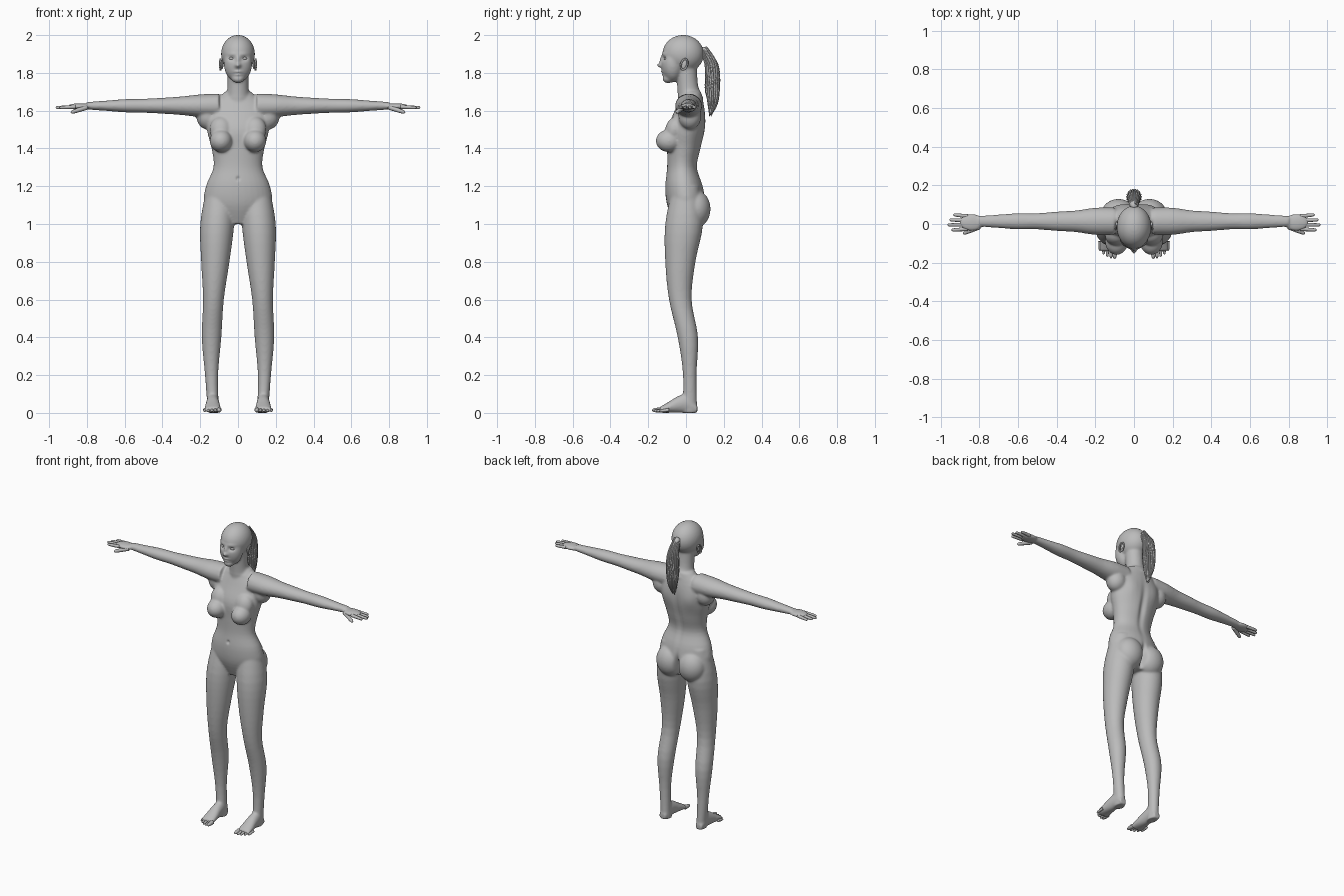
import bpy, bmesh, math, random
from mathutils import Vector, Matrix

if "Cube" in bpy.data.objects:
    bpy.data.objects.remove(bpy.data.objects["Cube"])
random.seed(4)

GREY = (.5, .5, .5, 1)
grey = bpy.data.materials.new("matte_grey")
grey.use_nodes = True
grey.diffuse_color = GREY
grey.node_tree.nodes["Principled BSDF"].inputs["Base Color"].default_value = GREY

BOTH = (1, -1)
MIDDLE = (1,)


def finish(name, bm):
    """Turn a bmesh into a smooth grey object."""
    bmesh.ops.recalc_face_normals(bm, faces=bm.faces)
    mesh = bpy.data.meshes.new(name)
    bm.to_mesh(mesh)
    bm.free()
    mesh.materials.append(grey)
    mesh.shade_smooth()
    obj = bpy.data.objects.new(name, mesh)
    bpy.context.collection.objects.link(obj)
    return obj


def spline(rows, steps=4):
    """Catmull-Rom interpolation through rows of numbers."""
    rows = [Vector(row) for row in rows]
    last = len(rows) - 1
    out = []
    for i in range(last):
        before, here, there, after = rows[max(i - 1, 0)], rows[i], rows[i + 1], rows[min(i + 2, last)]
        for s in range(steps):
            t = s / steps
            out.append(here + (there - before) * (t / 2)
                       + (before * 2 - here * 5 + there * 4 - after) * (t * t / 2)
                       + (here * 3 - before - there * 3 + after) * (t ** 3 / 2))
    return out + [rows[last]]


def skin_rings(bm, rings):
    """Bridge successive rings of points and cap both ends."""
    rings = [[bm.verts.new(co) for co in ring] for ring in rings]
    for low, high in zip(rings, rings[1:]):
        for k in range(len(low)):
            bm.faces.new((low[k - 1], low[k], high[k], high[k - 1]))
    bm.faces.new(rings[0])
    bm.faces.new(rings[-1])


def angles(count):
    return [math.tau * k / count for k in range(count)]


def stations(start, step, *columns):
    """Evenly spaced rows; a plain number stands for a constant column."""
    count = max(len(c) for c in columns if isinstance(c, list))
    columns = [c if isinstance(c, list) else [c] * count for c in columns]
    return [(start + step * i, *row) for i, row in enumerate(zip(*columns))]


def loft(bm, axis, rows, sides=MIDDLE):
    """Oval rings; a row is position, then the centre and radius on each other axis."""
    u, v = [i for i in range(3) if i != axis]
    for side in sides:
        rings = []
        for t, cu, ru, cv, rv in spline(rows):
            ring = []
            for a in angles(32):
                co = Vector()
                co[axis] = t
                co[u] = cu + ru * math.cos(a)
                co[v] = cv + rv * math.sin(a)
                co.x *= side
                ring.append(co)
            rings.append(ring)
        skin_rings(bm, rings)


def tube(bm, points, radii, count=12):
    """Round tube of changing radius along a path."""
    rows = spline([(*p, r) for p, r in zip(points, radii)])
    rings = []
    for i, row in enumerate(rows):
        way = (rows[min(i + 1, len(rows) - 1)] - rows[max(i - 1, 0)]).xyz
        turn = way.to_track_quat('Z', 'Y')
        rings.append([row.xyz + turn @ Vector((math.cos(a), math.sin(a), 0)) * row.w for a in angles(count)])
    skin_rings(bm, rings)


def digit(bm, start, end, radius):
    """Finger or toe: a tapered tube with a rounded tip."""
    start, end = Vector(start), Vector(end)
    tip = (end - start).normalized() * radius
    tube(bm, [start, (start + end) / 2, end - tip, end - tip * .3, end],
         [radius * f for f in (1, .9, .75, .5, .1)])


def blob(bm, centre, radii, sides=BOTH, tilt=0):
    for side in sides:
        place = Matrix.Translation((centre[0] * side, *centre[1:]))
        bmesh.ops.create_uvsphere(bm, u_segments=32, v_segments=16, radius=1,
                                  matrix=place @ Matrix.Rotation(tilt, 4, 'X') @ Matrix.Diagonal((*radii, 1)))


body = bmesh.new()

# Torso, from hips to collar
loft(body, 2, stations(1, .1, 0, [.08, .175, .17, .13, .14, .165, .165, .07],
                       [0, 0, -.01, -.02, -.01, 0, .02, .03],
                       [.06, .1, .1, .08, .09, .1, .08, .05]))
blob(body, (.09, -.09, 1.44), (.06, .07, .06))
blob(body, (.09, -.06, 1.5), (.06, .05, .07), tilt=-.25)
blob(body, (.08, .05, 1.08), (.09, .08, .1))
blob(body, (.16, .02, 1.57), (.06, .06, .07))

# Neck and head
tube(body, [(0, .025, 1.65), (0, .01, 1.72), (0, 0, 1.84)], (.07, .056, .056), 32)
blob(body, (0, -.015, 1.9), (.09, .11, .101), MIDDLE)
blob(body, (0, -.07, 1.85), (.075, .062, .1), MIDDLE)
blob(body, (0, -.095, 1.77), (.034, .03, .025), MIDDLE)

# Legs
loft(body, 2, stations(0, .2, [.13, .14, .14, .13, .12, .11, .09],
                       [.03, .035, .052, .055, .075, .09, .075],
                       [.02, .02, .01, -.03, -.03, -.01, 0],
                       [.04, .036, .054, .06, .08, .1, .07]), BOTH)

# Feet, heel to ball
tops = [.02, .05, .045, .03, .015]
loft(body, 1, stations(.06, -.05, .134, [.025, .032, .036, .042, .046], tops, tops), BOTH)

# Arms and palms
loft(body, 0, stations(.1, .1, .014, [.07, .07, .056, .05, .042, .042, .035, .028],
                       1.626, [.065, .06, .049, .042, .037, .035, .027, .02]), BOTH)
blob(body, (.84, .008, 1.622), (.065, .045, .017))

# Fuse the volumes into one skin and relax the joins
skin = finish("body", body)
remesh = skin.modifiers.new("fuse", 'REMESH')
remesh.mode = 'VOXEL'
remesh.voxel_size = .006
relax = skin.modifiers.new("relax", 'SMOOTH')
relax.factor = .5
relax.iterations = 14
bpy.context.view_layer.objects.active = skin
skin.select_set(True)
bpy.ops.object.convert(target='MESH')

# Soft sculpting: facing, x and z of the centre, reach on x and z, push along y
FRONT, BACK = -1, 1
strokes = [
    (FRONT, 0, 1.84, .014, .012, -.022),     # nose tip
    (FRONT, 0, 1.87, .01, .02, -.01),        # nose bridge
    (FRONT, .034, 1.876, .018, .012, .012),  # eye sockets
    (FRONT, .03, 1.9, .03, .01, -.004),      # brows
    (FRONT, 0, 1.806, .02, .006, -.008),     # upper lip
    (FRONT, 0, 1.79, .018, .006, -.007),     # lower lip
    (FRONT, 0, 1.24, .008, .01, .01),        # navel
    (FRONT, .08, 1.67, .05, .01, -.005),     # collar bones
    (BACK, 0, 1.4, .02, .14, -.013),         # spine groove
    (BACK, .09, 1.53, .05, .06, .008),       # shoulder blades
    (BACK, 0, 1.07, .013, .06, -.035),       # seat cleft
]
for vert in skin.data.vertices:
    co = vert.co
    for facing, x, z, reach_x, reach_z, push in strokes:
        distance = ((abs(co.x) - x) / reach_x) ** 2 + ((co.z - z) / reach_z) ** 2
        if distance < 9:
            fade = min(1, max(0, facing * co.y / .08))
            co.y += push * fade * math.exp(-distance)
    co.z = max(co.z, 0)
skin.data.shade_smooth()

for side, label in ((1, "left"), (-1, "right")):
    # Fingers and thumb
    hand = bmesh.new()
    for i, length in enumerate((.08, .1, .09, .07)):
        y = -.026 + .022 * i
        digit(hand, (side * .86, y, 1.62), (side * (.865 + length), y * 1.2, 1.616), .0105)
    digit(hand, (side * .8, -.015, 1.618), (side * .885, -.05, 1.59), .013)
    finish(label + "_fingers", hand)

    # Toes, shrinking outward
    foot = bmesh.new()
    for i in range(5):
        radius = .009 if i else .0135
        x = .1 + .019 * i
        tip = -.18 + .0025 * i * i
        digit(foot, (side * x, tip + .05, .016), (side * x, tip, radius), radius)
    finish(label + "_toes", foot)

    # Eye
    eye = bmesh.new()
    blob(eye, (.033 * side, -.104, 1.876), (.015, .013, .009), MIDDLE)
    finish(label + "_eye", eye)

    # Ear: an oval rim around a shallow dish
    ear = bmesh.new()
    rim = [(side * (.087 + .008 * math.sin(a / 2)), -.01 + .017 * math.cos(a) + .006 * math.sin(a),
            1.845 + .028 * math.sin(a)) for a in angles(16)]
    tube(ear, rim + rim[:1], [.005] * 17, 8)
    blob(ear, (.084 * side, -.01, 1.845), (.007, .015, .026), MIDDLE, -.2)
    finish(label + "_ear", ear)

# Ponytail core with loose locks laid over it
tail = bmesh.new()
shape = stations(1.58, .07, 0, [.006, .025, .034, .034, .028, .015],
                 [.13, .14, .14, .14, .13, .09], [.007, .025, .035, .035, .03, .02])
loft(tail, 2, shape)
for a in angles(18):
    path = [(width * math.cos(a), y + depth * math.sin(a), z + random.uniform(-.012, .012))
            for z, x, width, y, depth in shape]
    tube(tail, path, (.001, .005, .006, .006, .005, .004), 6)
finish("ponytail", tail)

# Hair tie
tie = bmesh.new()
blob(tie, (0, .1, 1.92), (.02, .022, .016), MIDDLE, -.5)
finish("hair_tie", tie)
